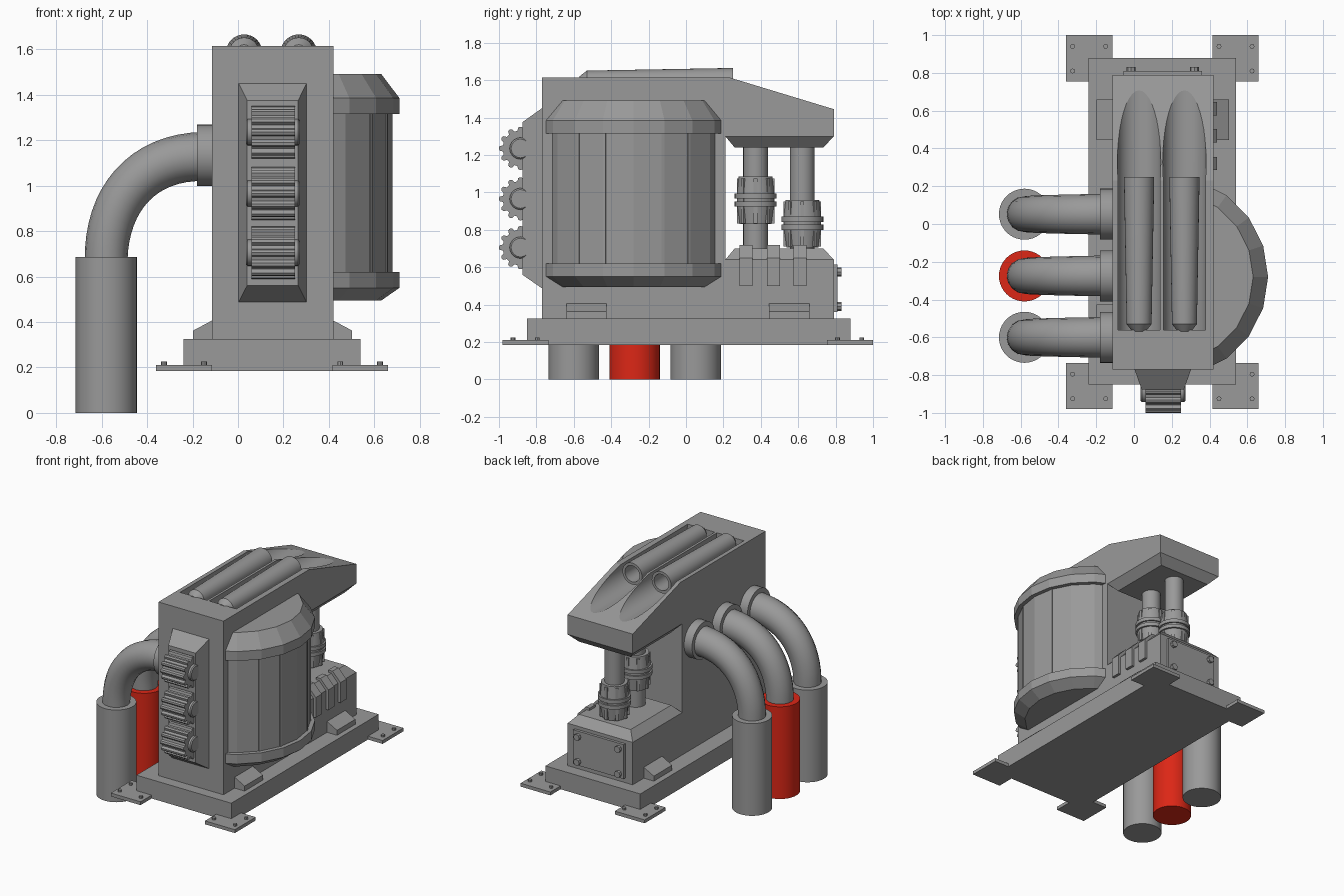
import bpy, bmesh, math
from mathutils import Matrix, Vector

if "Cube" in bpy.data.objects:
    bpy.data.objects.remove(bpy.data.objects["Cube"])


def material(name, rgb):
    m = bpy.data.materials.new(name)
    m.diffuse_color = (*rgb, 1)
    m.use_nodes = True
    m.node_tree.nodes["Principled BSDF"].inputs["Base Color"].default_value = m.diffuse_color
    return m


GREY = material("machine grey", (0.32, 0.32, 0.32))
RED = material("signal red", (0.72, 0.02, 0.008))


def finish(name, bm, mat=GREY, smooth=False):
    bmesh.ops.recalc_face_normals(bm, faces=bm.faces[:])
    me = bpy.data.meshes.new(name)
    bm.to_mesh(me)
    bm.free()
    me.materials.append(mat)
    ob = bpy.data.objects.new(name, me)
    bpy.context.collection.objects.link(ob)
    if smooth:
        bpy.ops.object.select_all(action='DESELECT')
        ob.select_set(True)
        bpy.context.view_layer.objects.active = ob
        bpy.ops.object.shade_smooth_by_angle(angle=math.radians(35))
    return ob


def frustum(name, r0, z0, r1, z1, matrix=None):
    """Box or tapered block between two rectangles (x0, x1, y0, y1)."""
    bm = bmesh.new()
    rings = []
    for (xa, xb, ya, yb), z in ((r0, z0), (r1, z1)):
        rings.append([bm.verts.new((x, y, z)) for x, y in
                      ((xa, ya), (xb, ya), (xb, yb), (xa, yb))])
    a, b = rings
    bm.faces.new(a)
    bm.faces.new(b)
    for i in range(4):
        j = (i + 1) % 4
        bm.faces.new((a[i], a[j], b[j], b[i]))
    if matrix:
        bm.transform(matrix)
    return finish(name, bm)


def box(name, xa, xb, ya, yb, za, zb):
    r = (xa, xb, ya, yb)
    return frustum(name, r, za, r, zb)


def prism(name, pts, place, a, b, smooth=False):
    """Extrude a 2D outline from a to b; place maps (u, v, w) to 3D."""
    bm = bmesh.new()
    lo = [bm.verts.new(place(u, v, a)) for u, v in pts]
    hi = [bm.verts.new(place(u, v, b)) for u, v in pts]
    bm.faces.new(lo)
    bm.faces.new(hi)
    for i in range(len(pts)):
        j = (i + 1) % len(pts)
        bm.faces.new((lo[i], lo[j], hi[j], hi[i]))
    return finish(name, bm, smooth=smooth)


def lathe_mesh(profile, axis, loc, segs):
    """Turn a (radius, height) profile about an axis, capping both ends."""
    bm = bmesh.new()
    rings = []
    for r, h in profile:
        rings.append([bm.verts.new((r * math.cos(t), r * math.sin(t), h))
                      for t in (2 * math.pi * k / segs for k in range(segs))])
    for a, b in zip(rings, rings[1:]):
        for i in range(segs):
            j = (i + 1) % segs
            bm.faces.new((a[i], a[j], b[j], b[i]))
    bm.faces.new(rings[0])
    bm.faces.new(rings[-1])
    rot = Vector((0, 0, 1)).rotation_difference(Vector(axis)).to_matrix().to_4x4()
    bm.transform(Matrix.Translation(loc) @ rot)
    return bm


def lathe(name, profile, axis, loc, segs=32, mat=GREY, smooth=True):
    return finish(name, lathe_mesh(profile, axis, loc, segs), mat, smooth)


X, Y, Z = (1, 0, 0), (0, 1, 0), (0, 0, 1)
MID = 0.1525  # centre line of the housing
side = lambda y, z, x: (x, y, z)

# base plate with four bolted feet
box("base_plate", -0.24, 0.54, -0.85, 0.88, 0.185, 0.325)
for fx in (-0.36, 0.415):
    for fy in (-0.98, 0.755):
        box("foot", fx, fx + 0.245, fy, fy + 0.245, 0.185, 0.21)
        for dx in (0.035, 0.21):
            for dy in (0.055, 0.185):
                lathe("foot_bolt", [(0.013, 0.205), (0.013, 0.225)], Z,
                      (fx + dx, fy + dy, 0), 8)

# wedge brackets along both sides
for sx in (-1, 1):
    e = MID + sx * 0.26
    o = MID + sx * 0.35
    for y in (-0.64, 0.445):
        prism("wedge_bracket", [(e, 0.32), (o, 0.32), (o, 0.362), (e, 0.41)],
              lambda u, v, w: (u, w, v), y, y + 0.215)

# main housing: column, sloped overhang and rear plinth
body = prism("housing", [(-0.77, 0.32), (-0.77, 1.615), (0.23, 1.615), (0.79, 1.445),
                         (0.79, 1.30), (0.21, 1.30), (0.21, 0.64), (0.79, 0.64),
                         (0.79, 0.32)], side, -0.115, 0.42)
full = (-0.115, 0.42, 0.21, 0.79)
inset = (-0.06, 0.365, 0.26, 0.735)
frustum("overhang_underside", full, 1.30, inset, 1.24)
frustum("plinth_top", full, 0.64, inset, 0.70)

# round channels cut in the roof, each holding an open tube
for x in (0.027, 0.267):
    cut = lathe("channel_cutter", [(0.115, -0.56), (0.115, 1.0)], Y, (x, 0, 1.585), 40)
    mod = body.modifiers.new("channel", 'BOOLEAN')
    mod.operation = 'DIFFERENCE'
    mod.solver = 'EXACT'
    mod.object = cut
    bpy.context.view_layer.objects.active = body
    bpy.ops.object.modifier_apply(modifier=mod.name)
    bpy.data.objects.remove(cut)
    lathe("roof_tube", [(0.035, -0.57), (0.066, -0.53), (0.08, 0.24), (0.08, 0.25),
                        (0.06, 0.25), (0.06, 0.02)], Y, (x, 0, 1.585))
bpy.ops.object.select_all(action='DESELECT')
body.select_set(True)
bpy.context.view_layer.objects.active = body
bpy.ops.object.shade_smooth_by_angle(angle=math.radians(15))

# faceted drum bulging from the right side
drum = lathe_mesh([(0.455, 0.495), (0.534, 0.55), (0.534, 0.62), (0.504, 0.62),
                   (0.504, 1.315), (0.534, 1.315), (0.534, 1.385), (0.455, 1.49)],
                  Z, (0.176, -0.28, 0), 20)
cut = bmesh.ops.bisect_plane(drum, geom=drum.verts[:] + drum.edges[:] + drum.faces[:],
                             plane_co=(0.40, 0, 0), plane_no=(-1, 0, 0), clear_outer=True)
bmesh.ops.contextual_create(drum, geom=[g for g in cut["geom_cut"]
                                        if isinstance(g, bmesh.types.BMEdge)])
finish("drum", drum)
# narrow seams standing on the drum corners
for deg in (-36, -18, 18, 36):
    t = math.radians(deg)
    frustum("drum_seam", (-0.012, 0.003, -0.008, 0.008), 0.62,
            (-0.012, 0.003, -0.008, 0.008), 1.315,
            Matrix.Translation((0.176 + 0.504 * math.cos(t), -0.28 + 0.504 * math.sin(t), 0))
            @ Matrix.Rotation(t, 4, 'Z'))

# tapered front mount with three toothed wheels
front = Matrix(((1, 0, 0, 0), (0, 0, -1, 0), (0, 1, 0, 0), (0, 0, 0, 1)))
frustum("wheel_mount", (0.003, 0.302, 0.487, 1.45), 0.77,
        (0.04, 0.265, 0.56, 1.375), 0.875, front)
for z in (1.235, 0.965, 0.705):
    teeth = []
    for k in range(12):
        for d, r in ((-10, 0.095), (-6, 0.112), (0, 0.116), (6, 0.112), (10, 0.095)):
            t = math.radians(30 * k + d)
            teeth.append((-0.885 + r * math.cos(t), z + r * math.sin(t)))
    prism("toothed_wheel", teeth, side, 0.06, 0.25)
    lathe("wheel_hub", [(0.05, 0.035), (0.058, 0.042), (0.058, 0.265), (0.05, 0.272)],
          X, (0, -0.885, z), 24)

# bent side pipes running down into upright canisters
for y, mat in ((0.052, GREY), (-0.275, RED), (-0.6, GREY)):
    lathe("canister", [(0.135, 0), (0.135, 0.685)], Z, (-0.58, y, 0), 40, mat)
    lathe("pipe_flange", [(0.135, -0.18), (0.135, -0.11)], X, (0, y, 1.133), 40)
    cu = bpy.data.curves.new("side_pipe", 'CURVE')
    cu.dimensions = '3D'
    cu.bevel_depth = 0.108
    cu.bevel_resolution = 6
    cu.resolution_u = 16
    sp = cu.splines.new('BEZIER')
    sp.bezier_points.add(1)
    for p, co, h, r in zip(sp.bezier_points, ((-0.15, y, 1.128), (-0.58, y, 0.67)),
                           ((-0.27, 0, 0), (0, 0, -0.27)), (1, 0.87)):
        p.co = co
        p.handle_right = Vector(co) + Vector(h)
        p.handle_left = Vector(co) - Vector(h)
        p.radius = r
    cu.materials.append(GREY)
    ob = bpy.data.objects.new("side_pipe", cu)
    bpy.context.collection.objects.link(ob)
    bpy.ops.object.select_all(action='DESELECT')
    ob.select_set(True)
    bpy.context.view_layer.objects.active = ob
    bpy.ops.object.convert(target='MESH')
    bpy.ops.object.shade_smooth_by_angle(angle=math.radians(40))

# rear standpipes with ribbed couplings
for y, z in ((0.372, 0.96), (0.622, 0.835)):
    lathe("standpipe", [(0.066, 0.69), (0.066, 1.25)], Z, (MID, y, 0))
    lathe("coupling", [(0.066, -0.13), (0.085, -0.13), (0.098, -0.035), (0.112, -0.035),
                       (0.112, -0.008), (0.1, -0.008), (0.1, 0.008), (0.112, 0.008),
                       (0.112, 0.035), (0.1, 0.035), (0.09, 0.125), (0.066, 0.125)],
          Z, (MID, y, z))
    for k in range(8):
        frustum("coupling_rib", (0.06, 0.1, -0.01, 0.01), z - 0.125,
                (0.06, 0.1, -0.01, 0.01), z + 0.115,
                Matrix.Translation((MID, y, 0)) @ Matrix.Rotation(k * math.pi / 4, 4, 'Z'))

# clamps on the plinth's right shoulder
for y in (0.285, 0.432, 0.575):
    prism("shoulder_clamp", [(0.34, 0.5), (0.44, 0.5), (0.44, 0.65), (0.375, 0.718),
                             (0.34, 0.718)], lambda u, v, w: (u, w, v), y, y + 0.07)

# bolted rear cover
box("rear_cover", -0.055, 0.36, 0.78, 0.81, 0.36, 0.615)
for x in (-0.015, 0.32):
    for z in (0.39, 0.575):
        lathe("cover_bolt", [(0.024, 0.80), (0.024, 0.832)], Y, (x, 0, z), 8)
